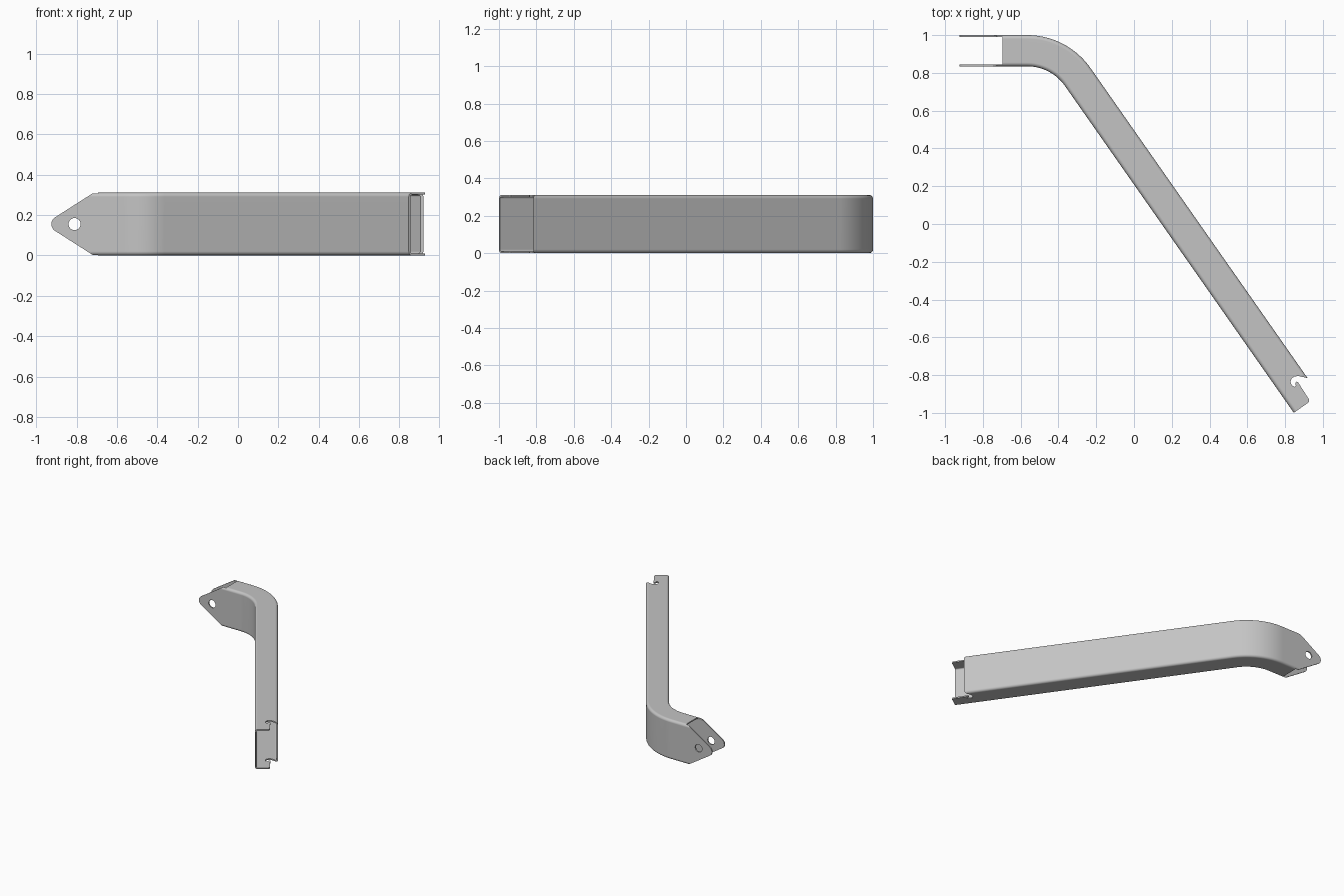
import bpy, bmesh
from math import radians, sin, cos, pi
from mathutils import Vector

if "Cube" in bpy.data.objects:
    bpy.data.objects.remove(bpy.data.objects["Cube"], do_unlink=True)

WIDTH, HEIGHT, WALL = 0.165, 0.311, 0.01
BEND = radians(55)
CENTRE = Vector((-0.566, 0.59, 0))
INNER_R = 0.245
MID_R = INNER_R + WIDTH / 2
LEG = 2.112
MID_Z = HEIGHT / 2

steel = bpy.data.materials.new("light grey steel")
steel.use_nodes = True
grey = (0.55, 0.55, 0.55, 1)
steel.diffuse_color = grey
steel.node_tree.nodes["Principled BSDF"].inputs["Base Color"].default_value = grey


def make_object(name, bm):
    bmesh.ops.recalc_face_normals(bm, faces=bm.faces)
    mesh = bpy.data.meshes.new(name)
    bm.to_mesh(mesh)
    bm.free()
    mesh.materials.append(steel)
    obj = bpy.data.objects.new(name, mesh)
    bpy.context.collection.objects.link(obj)
    return obj


def prism(name, points, direction):
    """Extrude a flat outline along a direction."""
    bm = bmesh.new()
    face = bm.faces.new([bm.verts.new(p) for p in points])
    ext = bmesh.ops.extrude_face_region(bm, geom=[face])
    moved = [v for v in ext["geom"] if isinstance(v, bmesh.types.BMVert)]
    bmesh.ops.translate(bm, verts=moved, vec=direction)
    return make_object(name, bm)


def rounded_rect(w, h, r, steps=5):
    pts = []
    for k, (sx, sy) in enumerate([(1, 1), (-1, 1), (-1, -1), (1, -1)]):
        for i in range(steps + 1):
            a = pi / 2 * (k + i / steps)
            pts.append((sx * (w / 2 - r) + r * cos(a), sy * (h / 2 - r) + r * sin(a)))
    return pts


# Bent hollow tube: sweep the two section outlines along the path
def side(a):
    return Vector((sin(a), cos(a), 0))


along = Vector((cos(BEND), -sin(BEND), 0))
stations = [(Vector((-0.95, CENTRE.y + MID_R, 0)), side(0))]
for i in range(21):
    n = side(BEND * i / 20)
    stations.append((CENTRE + n * MID_R, n))
stations.append((stations[-1][0] + along * LEG, side(BEND)))

outer = rounded_rect(WIDTH, HEIGHT, 0.02)
inner = rounded_rect(WIDTH - 2 * WALL, HEIGHT - 2 * WALL, 0.01)
bm = bmesh.new()
skins = []
for section in (outer, inner):
    rings = [[bm.verts.new(p + n * u + Vector((0, 0, MID_Z + v))) for u, v in section]
             for p, n in stations]
    skins.append(rings)


def bridge(a, b):
    for i in range(len(a)):
        j = (i + 1) % len(a)
        bm.faces.new((a[i], a[j], b[j], b[i]))


for rings in skins:
    for a, b in zip(rings, rings[1:]):
        bridge(a, b)
for end in (0, -1):
    bridge(skins[0][end], skins[1][end])
tube = make_object("bent_tube_arm", bm)

# Taper of the two ears, with a rounded tip
tip = [(-0.885 + 0.04 * cos(a), MID_Z + 0.04 * sin(a))
       for a in (radians(120 + 10 * i) for i in range(13))]
reach = (0.305 + 0.02) * 0.5774 + 0.02
taper = [(-0.58, tip[0][1] + reach)] + tip + [(-0.58, tip[-1][1] - reach)]
taper += [(-1.1, taper[-1][1]), (-1.1, taper[0][1])]
cutters = [prism("ear_taper_cutter", [(x, 0.7, z) for x, z in taper], (0, 0.5, 0))]

# Pin hole through both ears
hole = [(-0.81 + 0.03 * cos(i * pi / 16), 0.7, MID_Z + 0.03 * sin(i * pi / 16))
        for i in range(32)]
cutters.append(prism("pin_hole_cutter", hole, (0, 0.5, 0)))

# Open gap between the ears
y0, y1 = 1 - WIDTH + WALL + 0.0005, 1 - WALL - 0.0005
gap = [(-1.1, y0, -0.1), (-0.695, y0, -0.1), (-0.695, y1, -0.1), (-1.1, y1, -0.1)]
cutters.append(prism("ear_gap_cutter", gap, (0, 0, 0.6)))

# Hooked notch at the far end, as (distance along leg, distance across)
notch = [(2.08, 0.25), (2.003, 0.165), (1.966, 0.131), (1.957, 0.113), (1.956, 0.095),
         (1.967, 0.08), (1.985, 0.075), (2.001, 0.081), (2.002, 0.09), (1.986, 0.099),
         (1.985, 0.107), (1.991, 0.111), (2.095, 0.107), (2.106, 0.104), (LEG, 0.095),
         (2.2, 0.095), (2.2, 0.25)]
origin = CENTRE + side(BEND) * INNER_R + Vector((0, 0, -0.1))
cutters.append(prism("hook_notch_cutter",
                     [origin + along * s + side(BEND) * w for s, w in notch], (0, 0, 0.6)))

# Apply the cuts, then discard the cutters
bpy.ops.object.select_all(action="DESELECT")
bpy.context.view_layer.objects.active = tube
tube.select_set(True)
for cutter in cutters:
    cutter.hide_render = True
    mod = tube.modifiers.new(cutter.name, "BOOLEAN")
    mod.operation = "DIFFERENCE"
    mod.solver = "EXACT"
    mod.object = cutter
    bpy.ops.object.modifier_apply(modifier=mod.name)
    bpy.data.objects.remove(cutter, do_unlink=True)

bpy.ops.object.shade_smooth_by_angle(angle=radians(30))
weighted = tube.modifiers.new("even_shading", "WEIGHTED_NORMAL")
weighted.keep_sharp = True
